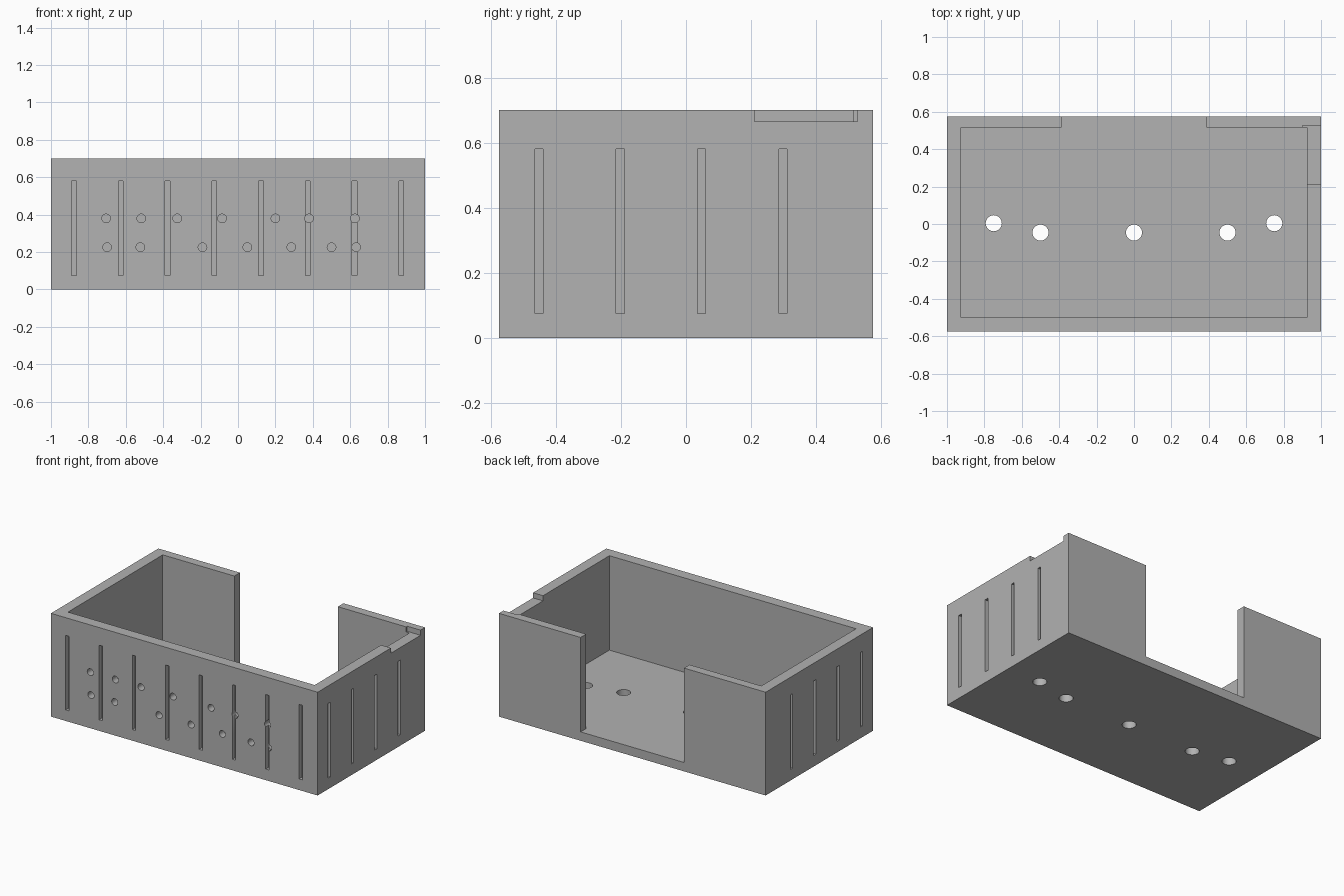
import bpy, bmesh, math
from mathutils import Matrix, Vector

cube = bpy.data.objects.get("Cube")
if cube:
    bpy.data.objects.remove(cube, do_unlink=True)

W, D, H = 1.0, 0.575, 0.70        # half width, half depth, height
WALL, BACK, FLOOR = 0.075, 0.06, 0.06
SLOT_W, SLOT_DEPTH, HOLE_DEPTH = 0.025, 0.03, 0.05
SLOT_Z = (0.075, 0.58)

grey = bpy.data.materials.new("plain_grey")
grey.use_nodes = True
colour = (0.445, 0.445, 0.445, 1)
grey.diffuse_color = colour
grey.node_tree.nodes["Principled BSDF"].inputs["Base Color"].default_value = colour


def add_box(bm, lo, hi):
    lo, hi = Vector(lo), Vector(hi)
    m = Matrix.Translation((lo + hi) / 2) @ Matrix.Diagonal((*(hi - lo), 1))
    bmesh.ops.create_cube(bm, size=1, matrix=m)


def add_drill(bm, centre, radius, length, axis):
    turn = Matrix.Rotation(math.pi / 2, 4, 'X') if axis == 'Y' else Matrix()
    bmesh.ops.create_cone(bm, cap_ends=True, segments=32, radius1=radius,
                          radius2=radius, depth=length,
                          matrix=Matrix.Translation(centre) @ turn)


def make_object(name, bm):
    bmesh.ops.recalc_face_normals(bm, faces=bm.faces)
    mesh = bpy.data.meshes.new(name)
    bm.to_mesh(mesh)
    bm.free()
    obj = bpy.data.objects.new(name, mesh)
    mesh.materials.append(grey)
    bpy.context.collection.objects.link(obj)
    return obj


# Outer block
bm = bmesh.new()
add_box(bm, (-W, -D, 0), (W, D, H))
case = make_object("open_case", bm)

# Cavity with the wide gap in the back wall, as one extruded outline
bm = bmesh.new()
side, front, back, gap, out = W - WALL, -D + WALL, D - BACK, 0.388, D + 0.2
outline = [(-side, front), (side, front), (side, back), (gap, back),
           (gap, out), (-gap, out), (-gap, back), (-side, back)]
base = bm.faces.new([bm.verts.new((x, y, FLOOR)) for x, y in outline])
top = bmesh.ops.extrude_face_region(bm, geom=[base])["geom"]
bmesh.ops.translate(bm, vec=(0, 0, H),
                    verts=[v for v in top if isinstance(v, bmesh.types.BMVert)])
cavity = make_object("cavity_cutter", bm)

# Grooves on the front and both sides, plus the rim notch
bm = bmesh.new()
for i in range(8):
    x = -0.877 + 0.25 * i
    add_box(bm, (x - SLOT_W / 2, -D - 0.1, SLOT_Z[0]),
            (x + SLOT_W / 2, -D + SLOT_DEPTH, SLOT_Z[1]))
for i in range(4):
    y = -0.452 + 0.25 * i
    for s in (-1, 1):
        inner, outer = s * (W - SLOT_DEPTH), s * (W + 0.1)
        add_box(bm, (min(inner, outer), y - SLOT_W / 2, SLOT_Z[0]),
                (max(inner, outer), y + SLOT_W / 2, SLOT_Z[1]))
add_box(bm, (0.90, 0.21, 0.665), (W + 0.1, 0.527, H + 0.1))
grooves = make_object("groove_cutter", bm)

# Blind holes in the front and through holes in the floor
bm = bmesh.new()
upper_row = (-0.705, -0.517, -0.325, -0.085, 0.2, 0.38, 0.625)
lower_row = (-0.70, -0.522, -0.19, 0.05, 0.285, 0.5, 0.632)
for z, row in ((0.38, upper_row), (0.226, lower_row)):
    for x in row:
        add_drill(bm, (x, -D, z), 0.023, HOLE_DEPTH * 2, 'Y')
for x, y in ((-0.75, 0.004), (-0.5, -0.046), (0, -0.046), (0.5, -0.046), (0.75, 0.004)):
    add_drill(bm, (x, y, 0), 0.043, 0.4, 'Z')
holes = make_object("hole_cutter", bm)

# Cut everything out of the block
bpy.ops.object.select_all(action='DESELECT')
bpy.context.view_layer.objects.active = case
case.select_set(True)
for cutter in (cavity, grooves, holes):
    cutter.hide_render = True
    mod = case.modifiers.new(cutter.name, 'BOOLEAN')
    mod.operation, mod.solver, mod.object = 'DIFFERENCE', 'EXACT', cutter
    bpy.ops.object.modifier_apply(modifier=mod.name)
    bpy.data.objects.remove(cutter, do_unlink=True)
bpy.ops.object.shade_smooth_by_angle(angle=math.radians(30))
